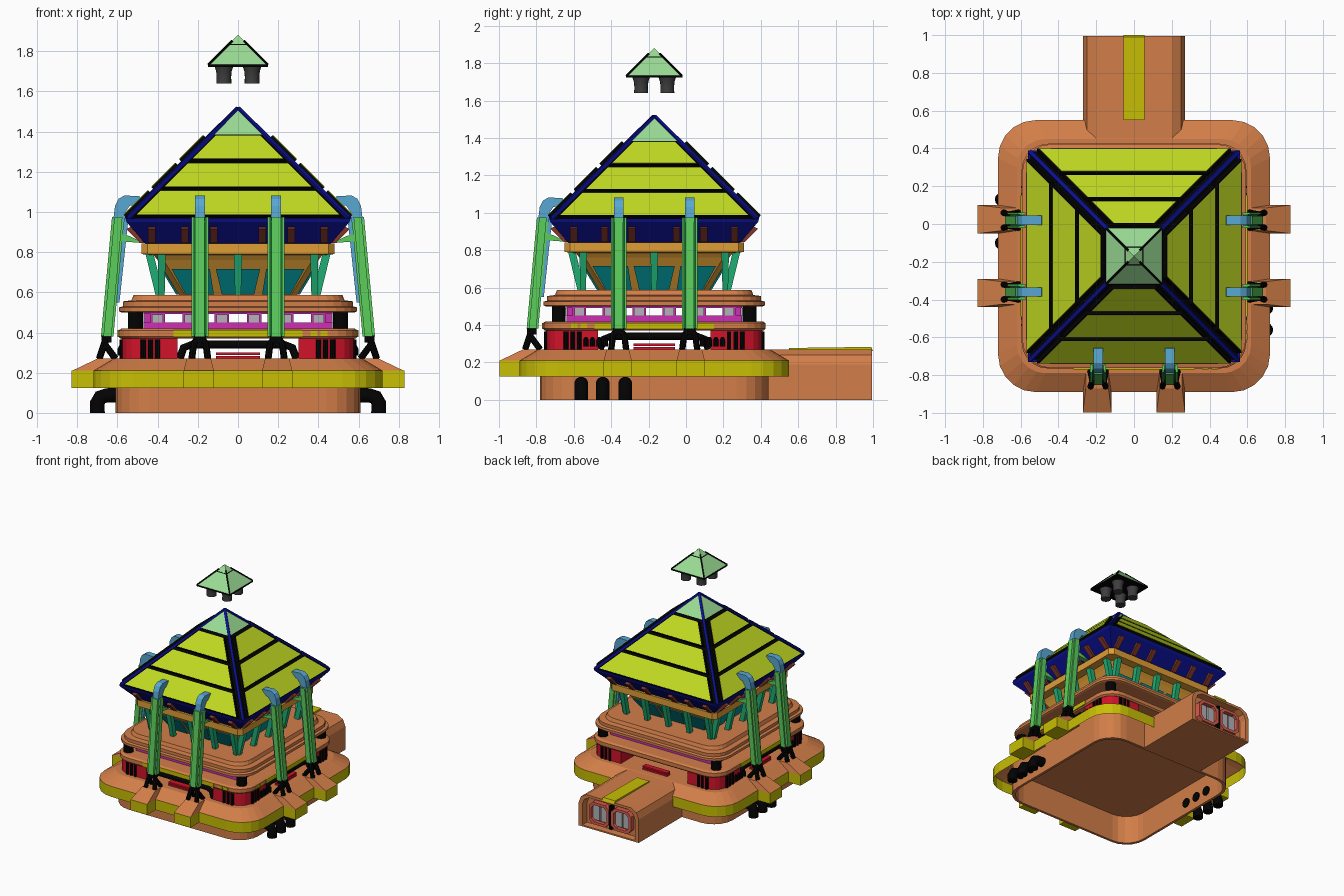
import bpy, bmesh
from math import sin, cos, pi, radians
from mathutils import Vector, Matrix

if "Cube" in bpy.data.objects:
    bpy.data.objects.remove(bpy.data.objects["Cube"])

CY = -0.17  # centre of the building; every shape is built around it
ORANGE, AMBER, YELLOW = (.82, .49, .29), (.87, .61, .22), (.78, .74, .05)
LIME, MINT, BLUE, BLACK = (.75, .85, .15), (.60, .86, .58), (.07, .09, .55), (.04, .04, .04)
RED, MAGENTA, TEAL, GREEN = (.82, .10, .18), (.80, .20, .70), (.04, .58, .60), (.36, .80, .36)
DKGREEN, JADE, SKY, RUST = (.12, .42, .18), (.14, .68, .45), (.35, .65, .82), (.50, .22, .18)
GREY, DARK, CORAL = (.70, .70, .72), (.25, .25, .25), (.85, .36, .30)


def P(u, r, z):
    """u along a side, r outward from the centre, z up (front side)."""
    return Vector((u, -r, z))


def loft(rings, cap0=True, cap1=True):
    n = len(rings[0])
    v = [p for r in rings for p in r]
    f = [(i*n+j, i*n+(j+1) % n, (i+1)*n+(j+1) % n, (i+1)*n+j)
         for i in range(len(rings)-1) for j in range(n)]
    if cap0:
        f.append(tuple(range(n))[::-1])
    if cap1:
        f.append(tuple(range(len(v)-n, len(v))))
    return v, f


def quad(u0, u1, r0, r1, z):
    return [P(u0, r0, z), P(u1, r0, z), P(u1, r1, z), P(u0, r1, z)]


def box(u0, u1, r0, r1, z0, z1):
    return loft([quad(u0, u1, r0, r1, z0), quad(u0, u1, r0, r1, z1)])


def prism(profile, u0, u1):
    return loft([[P(u, r, z) for r, z in profile] for u in (u0, u1)])


def rr(hw, rad, z, n=5):
    """Rounded square ring; rad 0 gives a plain square."""
    if rad == 0:
        return quad(-hw, hw, -hw, hw, z)
    return [Vector((sx*(hw-rad)+rad*cos(a), sy*(hw-rad)+rad*sin(a), z))
            for q, (sx, sy) in enumerate([(1, 1), (-1, 1), (-1, -1), (1, -1)])
            for a in [(q+i/n)*pi/2 for i in range(n+1)]]


def tube(pts, rad, n=10):
    pts = [Vector(p) for p in pts]
    rads = rad if isinstance(rad, (list, tuple)) else [rad]*len(pts)
    rings, ref = [], None
    for i, p in enumerate(pts):
        t = (pts[min(i+1, len(pts)-1)] - pts[max(i-1, 0)]).normalized()
        ref = t.orthogonal() if ref is None else ref - t*ref.dot(t)
        a = ref.normalized()
        b = t.cross(a)
        rings.append([p + rads[i]*(a*cos(2*pi*k/n) + b*sin(2*pi*k/n)) for k in range(n)])
    return loft(rings)


def sides(shapes, ks=(0, 1, 2, 3)):
    """Repeat on chosen sides: 0 front, 1 right, 2 back, 3 left."""
    return [([Matrix.Rotation(k*pi/2, 3, 'Z') @ p for p in v], f) for k in ks for v, f in shapes]


def mir(shapes):
    return shapes + [([Vector((-p.x, p.y, p.z)) for p in v], f) for v, f in shapes]


def part(name, col, shapes, smooth=False):
    bm = bmesh.new()
    for v, f in shapes:
        bv = [bm.verts.new(p + Vector((0, CY, 0))) for p in v]
        for q in f:
            bm.faces.new([bv[i] for i in q])
    bmesh.ops.recalc_face_normals(bm, faces=bm.faces)
    me = bpy.data.meshes.new(name)
    bm.to_mesh(me)
    if smooth:
        me.polygons.foreach_set('use_smooth', [True]*len(me.polygons))
        me.set_sharp_from_angle(angle=radians(40))
    key = "colour_%d_%d_%d" % tuple(int(c*255) for c in col)
    mat = bpy.data.materials.get(key) or bpy.data.materials.new(key)
    mat.diffuse_color = (*(c**2.2 for c in col), 1)
    mat.use_nodes = True
    mat.node_tree.nodes["Principled BSDF"].inputs["Base Color"].default_value = mat.diffuse_color
    me.materials.append(mat)
    bpy.context.collection.objects.link(bpy.data.objects.new(name, me))


LEGS = (0, 1, 3)
# Hollow base, open underneath, and the sloped deck with its yellow band
part("base_wall", ORANGE, [loft([rr(.61, .17, .25), rr(.61, .17, 0), rr(.59, .16, 0), rr(.585, .16, .22)], False)])
part("deck", ORANGE, [loft([rr(.72, .2, .21), rr(.62, .15, .27)], False)])
part("deck_band", YELLOW, [loft([rr(.72, .2, .125), rr(.72, .2, .21)], False, False)])
part("buttress_tops", ORANGE, sides(mir([loft([
    [P(u, .6, .21), P(u, .825, .21), P(w, .70, .27), P(w, .6, .27)]
    for u, w in ((.12, .135), (.27, .255))])]), LEGS))
part("buttress_bands", YELLOW, sides(mir([box(.12, .27, .70, .828, .125, .21)]), LEGS))

# Elbow pipes beside the base
elbow = lambda u: tube([P(u, .58, .087), P(u, .655, .087), P(u, .685, .077), P(u, .70, .05), P(u, .70, 0)], .037, 12)
part("base_pipes", BLACK, sides([elbow(u) for u in (-.39, -.275, -.155)], (1,)) +
     sides([elbow(u) for u in (-.30, -.185, -.07)], (3,)), True)

# Rear tunnel with stripe and twin hatches
arch = lambda r, s: [P(u*s, r, .1*(1-s) + z*s) for u, z in
                     ((-.27, 0), (.27, 0), (.27, .19), (.25, .24), (.2, .268), (-.2, .268), (-.25, .24), (-.27, .19))]
part("rear_tunnel", ORANGE, sides([loft([arch(.60, 1), arch(1.165, 1), arch(1.165, .88), arch(1.11, .86)])], (2,)))
part("tunnel_stripe", YELLOW, sides([prism([(.72, .26), (.72, .277), (1.16, .283), (1.17, .26)], -.055, .055)], (2,)))
hatch = [[P(.1+u*s, r, .125+z*s) for u, z in ((-.08, -.05), (-.05, -.08), (.05, -.08), (.08, -.05),
         (.08, .05), (.05, .08), (-.05, .08), (-.08, .05))] for s, r in ((1.12, 1.1), (1.12, 1.15), (.85, 1.15), (.85, 1.12))]
part("hatch_frames", CORAL, sides(mir([loft(hatch, False, False)]), (2,)))
part("hatch_doors", GREY, sides(mir([box(.035, .095, 1.1, 1.13, .065, .185), box(.105, .165, 1.1, 1.13, .065, .185)]), (2,)))
part("hatch_divider", BLACK, sides([box(-.012, .012, 1.1, 1.145, .03, .22)], (2,)))

# Lower storey: red corner piers, black pipework
corner = [(.3, .3), (.58, .3), (.58, .47), (.555, .53), (.53, .555), (.47, .58), (.3, .58)]
part("corner_piers", RED, sides([loft([[P(u, r, z) for u, r in corner] for z in (.265, .375)])]))
part("low_red_sills", RED, sides([box(-.11, .11, .53, .57, .268, .282), box(-.11, .11, .53, .57, .288, .30)]))
part("pier_rods", BLACK, sides(mir([tube([P(u, .575, .27), P(u, .575, .365)], .014, 8) for u in (.40, .435, .47)])), True)
part("small_valves", BLACK, sides(mir([tube([P(u, .585, .285), P(u, .585, .32), P(u, .585, .335)], [.014, .014, .006], 8)
                                       for u in (.26, .295, .33, .365)]), (1, 3)), True)
part("cross_pipes", BLACK, sides([tube([P(-.29, .56, .27), P(-.27, .56, .325), P(-.23, .56, .34), P(.23, .56, .34),
                                        P(.27, .56, .325), P(.29, .56, .27)], .02)], LEGS), True)

# Ring ledge with yellow accents
part("ring_ledge", ORANGE, [loft([rr(.585, .14, .37), rr(.595, .14, .38), rr(.595, .14, .41), rr(.58, .13, .42)])])
part("ledge_stripes", YELLOW, sides([box(-.32, .32, .57, .600, .378, .412)], LEGS) +
     sides([box(u, u+.035, .56, .600, .383, .407) for u in (.36, .41)], (0,)) +
     sides([box(-u-.035, -u, .56, .600, .383, .407) for u in (.36, .41)], (1,)))

# Window storey: see-through openings between panelled posts
posts = (.08, .24, .40)
part("window_storey", MAGENTA, sides([box(-.47, .47, .43, .47, .415, .45), box(-.47, .47, .43, .47, .492, .505)] +
     mir([box(u-.036, u+.036, .43, .465, .44, .495) for u in posts])))
part("window_panels", GREY, sides(mir([box(u-.027, u+.027, .46, .476, .45, .49) for u in posts])))
part("corner_columns", BLACK, sides([tube([P(.51, .51, .41), P(.51, .51, .51)], .038, 12)]), True)

# Stepped plates above the windows
part("stepped_plates", ORANGE, [loft([rr(h, d, z) for h, d, z in (
    (.58, .14, .50), (.592, .15, .505), (.592, .15, .525), (.572, .14, .53), (.572, .14, .555),
    (.53, .12, .56), (.52, .12, .587))])])

# Flared lantern with teal glazing, jade struts
part("lantern_body", AMBER, [loft([rr(h, .03, z, 1) for h, z in ((.29, .58), (.40, .76), (.42, .785), (.48, .79), (.48, .842))])])


def pane(cb, hb, ct, ht):
    rad = lambda z: .29 + (z-.58)*.611
    return loft([[P(cb-hb, rad(.588)+o, .588), P(cb+hb, rad(.588)+o, .588), P(ct+ht, rad(.715)+o, .715), P(ct-ht, rad(.715)+o, .715)]
                 for o in (-.01, .012)])


part("lantern_glass", TEAL, sides([pane(0, .08, 0, .11)] + mir([pane(.19, .07, .235, .095)])))
part("lantern_struts", JADE, sides([loft([quad(u-.015, u+.015, .37, .41, .585), quad(u-.02, u+.02, .42, .46, .79)])
                                    for u in (-.38, -.19, 0, .19, .38)]))

# Eave with brackets
part("eave", BLUE, [loft([rr(.46, 0, .84), rr(.555, 0, .95), rr(.56, 0, .968)])])
part("eave_brackets", RUST, sides(mir([prism([(.45, .845), (.485, .845), (.555, .915), (.535, .925), (.48, .90)], u-.019, u+.019)
                                       for u in (.12, .265, .43)])))

# Pyramid roof: black core, raised panels, mint tip and blue hips
R = lambda z: 1.515 - z


def slab(z0, z1, m, o0, o1):
    return loft([[P(s*(R(z)-m), R(z)+o*.707, z+o*.707) for s, z in ((-1, z0), (1, z0), (1, z1), (-1, z1))] for o in (o0, o1)])


rows = ((.965, 1.088), (1.104, 1.225), (1.242, 1.362))
part("roof_core", BLACK, [loft([rr(.550, 0, .966), rr(.002, 0, 1.512)])])
part("roof_panel_edges", BLACK, sides([slab(a, b, .036, -.004, .028) for a, b in rows]))
part("roof_panels", LIME, sides([slab(a+.002, b-.002, .046, .026, .030) for a, b in rows]))
part("roof_tip", MINT, [loft([rr(.135, 0, 1.385), rr(.002, 0, 1.518)])])
part("roof_hips", BLUE, sides([tube([P(.552, .552, .968), P(0, 0, 1.514)], .014, 4)]))

# Leaning support legs with hooks and splayed feet
lean = lambda u0, u1, a, b: loft([quad(u0, u1, .62+a, .62+b, .38), quad(u0, u1, .565+a, .565+b, .975)])
part("leg_columns", GREEN, sides(mir([lean(.167, .213, 0, .062)]), LEGS))
part("leg_side_rails", GREEN, sides(mir([lean(.148, .16, .01, .05), lean(.22, .232, .01, .05)]), LEGS))
part("leg_cores", DKGREEN, sides(mir([lean(.155, .225, .015, .038)]), LEGS))
part("leg_arms", GREEN, sides(mir([prism([(.47, .845), (.60, .855), (.60, .895), (.54, .88)], .17, .21)]), LEGS))
part("leg_hooks", SKY, sides(mir([prism([(.622, .95), (.612, 1.03), (.595, 1.065), (.565, 1.082), (.49, 1.078), (.475, 1.045),
                                         (.54, 1.03), (.56, 1.0), (.565, .95)], .165, .215)]), LEGS))
part("leg_inner_strips", SKY, sides(mir([loft([quad(.175, .205, .59, .62, .55), quad(.175, .205, .545, .585, .97)])]), LEGS))
part("leg_feet", BLACK, sides(mir([tube([P(.19, .645, .385), P(.19+s*.03, .665, .345), P(.19+s*.04, r, .27)], .017, 8)
                                   for s in (-1, 1) for r in (.61, .69)] + [box(.16, .22, .63, .68, .35, .385)]), LEGS))

# Floating cap with four thrusters
part("cap_pyramid", MINT, [loft([rr(.148, 0, 1.733), rr(.05, 0, 1.831)], True, False),
                           loft([rr(.046, 0, 1.834), rr(.002, 0, 1.88)])])
part("cap_underside", BLACK, [box(-.15, .15, -.15, .15, 1.722, 1.733), loft([rr(.051, 0, 1.829), rr(.047, 0, 1.835)])])
part("cap_edges", BLACK, sides([tube([P(.147, .147, 1.733), P(.03, .03, 1.85)], .007, 4)]))
part("cap_thrusters", DARK, sides([tube([P(.07, .07, z) for z in (1.64, 1.67, 1.70, 1.725)], [.038, .036, .039, .047], 14)]), True)
